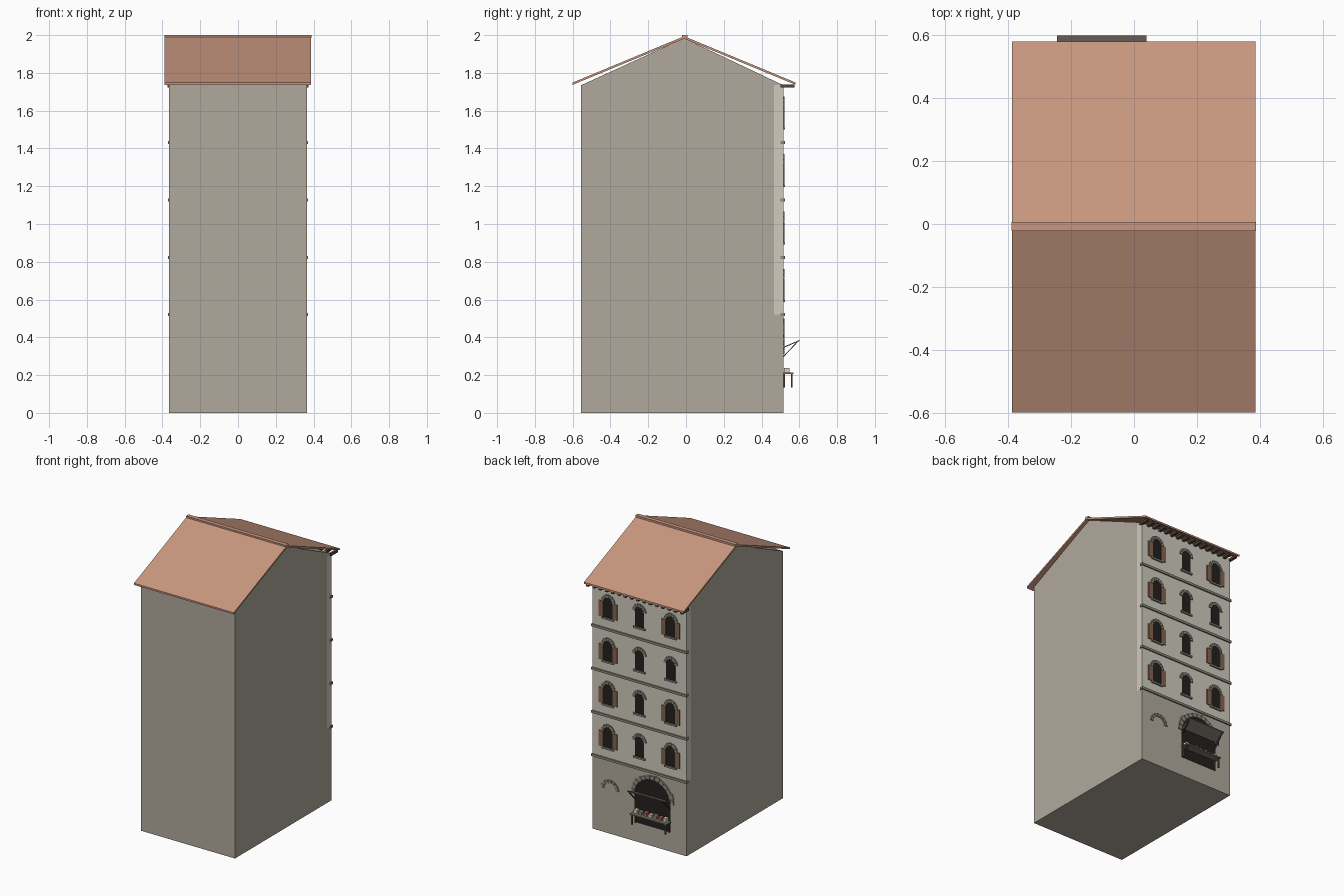
import bpy, bmesh, math, random
from mathutils import Vector

if "Cube" in bpy.data.objects:
    bpy.data.objects.remove(bpy.data.objects["Cube"])
random.seed(4)


def material(name, hexcode):
    c = [int(hexcode[i:i + 2], 16) / 255 for i in (0, 2, 4)]
    lin = [v / 12.92 if v <= 0.04045 else ((v + 0.055) / 1.055) ** 2.4 for v in c]
    m = bpy.data.materials.new(name)
    m.diffuse_color = (*lin, 1)
    m.use_nodes = True
    m.node_tree.nodes["Principled BSDF"].inputs["Base Color"].default_value = m.diffuse_color
    return m


STONE = material("wall_stone", "b0a99c")
PLASTER = material("pale_plaster", "d0cbbe")
TILE = material("roof_tile", "c8977f")
TRIM = material("trim_stone", "8f8a80")
DARK = material("dark_opening", "23211f")
SHUTTER = material("shutter_wood", "83644f")
RAFTER = material("dark_wood", "57453a")
GREYWOOD = material("weathered_wood", "807a70")
RED = material("terracotta_goods", "b0644a")
CREAM = material("cream_goods", "d8cfba")


class Part:
    """Collects simple solids into one named object."""
    def __init__(self, name, mat):
        self.name, self.mat, self.bm = name, mat, bmesh.new()

    def prism(self, pts, offset):
        # extrude a flat outline of 3D points along an offset vector
        face = self.bm.faces.new([self.bm.verts.new(p) for p in pts])
        out = bmesh.ops.extrude_face_region(self.bm, geom=[face])
        moved = [g for g in out["geom"] if isinstance(g, bmesh.types.BMVert)]
        bmesh.ops.translate(self.bm, verts=moved, vec=Vector(offset))
        if not face.is_valid or len(face.link_loops if hasattr(face, "link_loops") else [1]) == 0:
            return
        return face

    def side(self, yz, x0, x1):      # outline in the side plane
        self.prism([(x0, y, z) for y, z in yz], (x1 - x0, 0, 0))

    def flat(self, xz, y0, y1):      # outline in the facade plane
        self.prism([(x, y0, z) for x, z in xz], (0, y1 - y0, 0))

    def box(self, x0, x1, y0, y1, z0, z1):
        self.side([(y0, z0), (y1, z0), (y1, z1), (y0, z1)], x0, x1)

    def arch_ring(self, cx, cz, r0, r1, n, y0, y1, gap=0.12, jitter=0.0):
        # wedge stones around a half circle
        step = math.pi / n
        for i in range(n):
            a, b = (i + gap / 2) * step, (i + 1 - gap / 2) * step
            r = r1 + random.uniform(-jitter, jitter)
            self.flat([(cx + q * math.cos(t), cz + q * math.sin(t))
                       for q, t in ((r0, a), (r, a), (r, b), (r0, b))], y0, y1)

    def arch_plate(self, cx, z0, spring, r, y0, y1, n=12):
        arc = [(cx + r * math.cos(math.pi * i / n), spring + r * math.sin(math.pi * i / n))
               for i in range(n + 1)]
        self.flat([(cx - r, z0), (cx + r, z0)] + arc, y0, y1)

    def done(self):
        bmesh.ops.recalc_face_normals(self.bm, faces=self.bm.faces[:])
        me = bpy.data.meshes.new(self.name)
        self.bm.to_mesh(me)
        self.bm.free()
        me.materials.append(self.mat)
        ob = bpy.data.objects.new(self.name, me)
        bpy.context.collection.objects.link(ob)


W, YF, YB = 0.365, 0.515, -0.555      # half width, facade plane, plain wall plane
G, FH, EAVE = 0.52, 0.30375, 1.735    # ground floor height, floor height, eaves

# Stone body with gable, notched for the plaster front
body = Part("stone_body", STONE)
body.side([(YB, 0), (YF, 0), (YF, G), (0.465, G), (0.465, EAVE), (YF, EAVE),
           (-0.01, 1.984), (YB, EAVE)], -W, W)
body.done()
plaster = Part("plaster_front", PLASTER)
plaster.box(-W, W, 0.465, YF, G, EAVE)
plaster.done()

# Two thin roof slopes and a ridge cap
roof = Part("roof_slopes", TILE)
for y_end in (-0.60, 0.58):
    roof.side([(-0.01, 1.981), (y_end, 1.737), (y_end, 1.749), (-0.01, 1.994)], -0.388, 0.387)
roof.done()
cap = Part("ridge_cap", TILE)
cap.box(-0.389, 0.388, -0.022, 0.007, 1.984, 2.0)
cap.done()

# Rafter tails under the facade eaves
tails = Part("rafter_tails", RAFTER)
for i in range(16):
    x = -0.365 + 0.73 * i / 15
    tails.box(x - 0.009, x + 0.009, 0.50, 0.575, 1.722, 1.738)
tails.done()

# String courses
bands = Part("string_courses", TRIM)
for f in range(4):
    z = G + FH * f
    bands.box(-W - 0.006, W + 0.006, 0.50, YF + 0.009, z - 0.008, z + 0.008)
bands.done()

# Upper windows: opening, arch stones, sill, open shutters
panes = Part("window_openings", DARK)
hoods = Part("window_arches", TRIM)
sills = Part("window_sills", TRIM)
shutters = Part("window_shutters", SHUTTER)
for f in range(4):
    for col in (-1, 0, 1):
        x, z = col * 0.243, G + FH * f
        panes.arch_plate(x, z + 0.08, z + 0.19, 0.035, YF - 0.004, YF + 0.002)
        hoods.arch_ring(x, z + 0.19, 0.034, 0.054, 7, YF - 0.004, YF + 0.007)
        sills.box(x - 0.046, x + 0.046, YF - 0.004, YF + 0.010, z + 0.068, z + 0.08)
        if col == 0 or (f == 2 and col == -1):
            continue
        for s in (-1, 1):
            a, b = sorted((x + s * 0.036, x + s * 0.071))
            shutters.box(a, b, YF - 0.002, YF + 0.006, z + 0.08, z + 0.19)
for p in (panes, hoods, sills, shutters):
    p.done()

# Small blind arch and large shop arch at street level
blind = Part("blind_arch", TRIM)
blind.arch_ring(0.228, 0.31, 0.048, 0.068, 7, YF - 0.004, YF + 0.007)
blind.done()
SX, SR = -0.102, 0.14
opening = Part("shop_opening", DARK)
opening.arch_plate(SX, 0.135, 0.33, SR, YF - 0.004, YF + 0.002, 18)
opening.done()
shop_arch = Part("shop_arch", TRIM)
shop_arch.arch_ring(SX, 0.33, SR, 0.168, 13, YF - 0.004, YF + 0.007, jitter=0.005)
shop_arch.done()

# Raised shop flap with two struts
flap = Part("shop_flap", GREYWOOD)
flap.side([(YF, 0.343), (0.60, 0.380), (0.60, 0.386), (YF, 0.349)], SX - 0.143, SX + 0.142)
flap.done()
struts = Part("flap_struts", RAFTER)
for s in (-1, 1):
    x = SX + s * 0.135
    struts.side([(YF, 0.294), (0.594, 0.377), (0.594, 0.383), (YF, 0.301)], x - 0.004, x + 0.004)
struts.done()

# Sales table
table = Part("table_top", GREYWOOD)
table.box(SX - 0.143, SX + 0.142, YF, 0.568, 0.205, 0.213)
table.done()
legs = Part("table_legs", RAFTER)
for s in (-1, 1):
    x = SX + s * 0.13
    for y in (0.521, 0.559):
        legs.box(x - 0.005, x + 0.005, y - 0.004, y + 0.004, 0.135, 0.206)
legs.done()

# Goods laid out in alternating colours
goods = [Part("cream_goods", CREAM), Part("red_goods", RED), Part("grey_goods", TRIM)]
for i in range(7):
    x = SX - 0.114 + 0.038 * i
    goods[i % 3].box(x - 0.013, x + 0.013, 0.520, 0.547, 0.212, 0.238 - 0.004 * (i % 2))
for g in goods:
    g.done()
